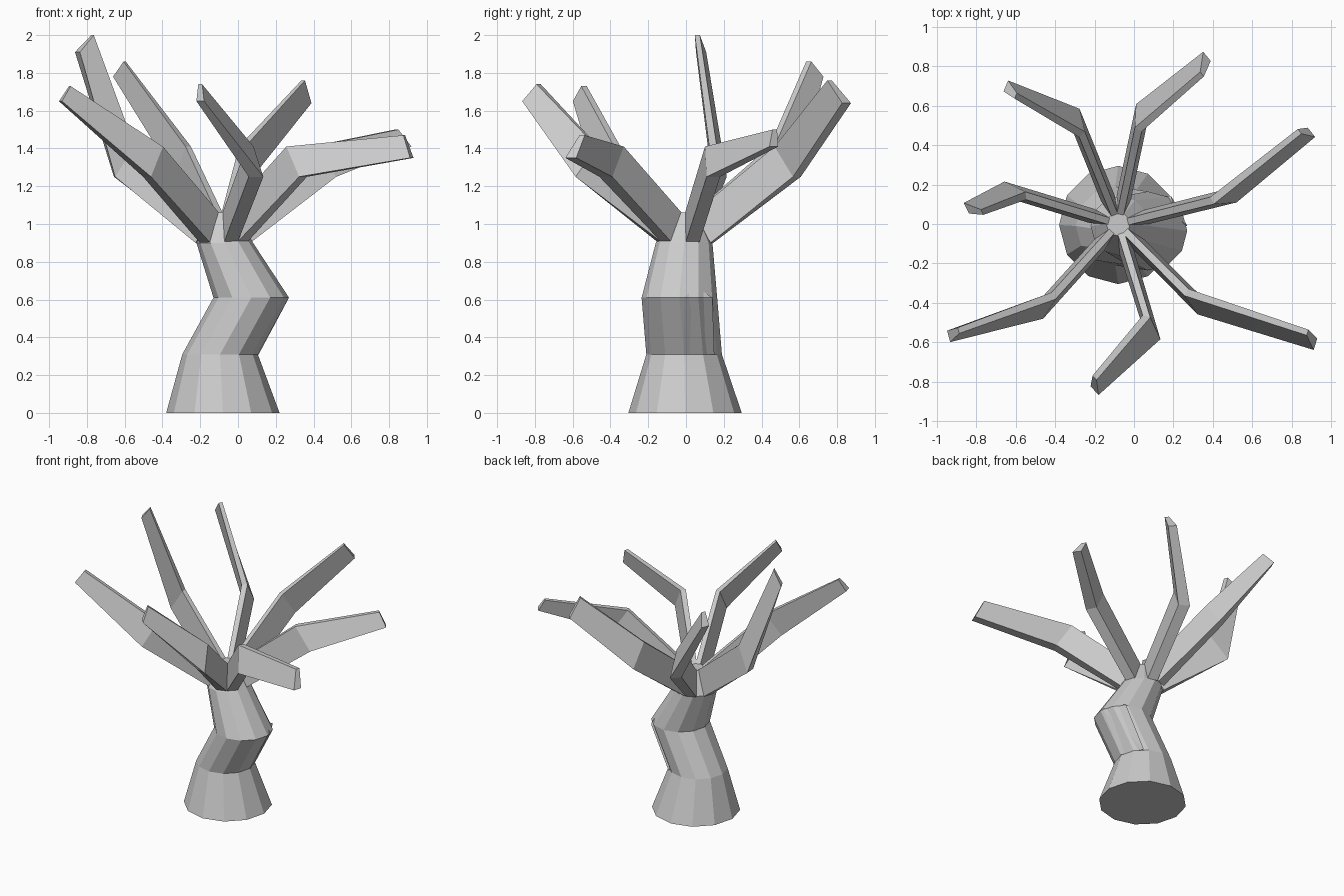
import bpy, bmesh
from math import sin, cos, pi, radians
from mathutils import Vector

if "Cube" in bpy.data.objects:
    bpy.data.objects.remove(bpy.data.objects["Cube"])

CX, CY = -0.08, -0.005


def make_object(name, bm):
    bmesh.ops.recalc_face_normals(bm, faces=bm.faces[:])
    mesh = bpy.data.meshes.new(name)
    bm.to_mesh(mesh)
    bm.free()
    obj = bpy.data.objects.new(name, mesh)
    bpy.context.collection.objects.link(obj)
    return obj


def loft(name, rings):
    bm = bmesh.new()
    loops = [[bm.verts.new(p) for p in ring] for ring in rings]
    n = len(loops[0])
    for a, b in zip(loops, loops[1:]):
        for i in range(n):
            j = (i + 1) % n
            bm.faces.new((a[i], a[j], b[j], b[i]))
    bm.faces.new(loops[0][::-1])
    bm.faces.new(loops[-1])
    return make_object(name, bm)


# Crooked trunk: x, y, z, radius of each ring
SIDES = 12
sections = [
    (CX, CY, 0.0, 0.30),
    (-0.095, -0.01, 0.31, 0.20),
    (0.07, -0.035, 0.61, 0.20),
    (-0.07, -0.01, 0.90, 0.15),
    (CX, 0.0, 1.06, 0.06),
]
loft("trunk", [[(x + r * cos(2 * pi * i / SIDES), y + r * sin(2 * pi * i / SIDES), z)
                for i in range(SIDES)] for x, y, z, r in sections])

# Small raised knot of bark on the back right of the trunk bend
bm = bmesh.new()
for p in [(0.11, -0.01, 0.31), (0.04, 0.15, 0.31), (0.27, -0.01, 0.61),
          (0.19, 0.14, 0.61), (0.20, 0.05, 0.67),
          (0.0, 0.0, 0.33), (0.08, 0.02, 0.60)]:
    bm.verts.new(p)
bmesh.ops.convex_hull(bm, input=bm.verts[:])
make_object("bark_knot", bm)


# Branches: blade-like four-sided limbs with one bend
def blade(upper, lower, direction, w_up, w_low):
    side = Vector((-direction.y, direction.x, 0)).normalized()
    u, l = Vector(upper), Vector(lower)
    return [l - side * w_low / 2, l + side * w_low / 2,
            u + side * w_up / 2, u - side * w_up / 2]


# azimuth, upper tip, lower tip
branches = [
    (14, (0.84, 0.47, 1.50), (0.90, 0.465, 1.41)),
    (78, (0.345, 0.76, 1.76), (0.37, 0.85, 1.64)),
    (112, (-0.60, 0.65, 1.86), (-0.65, 0.70, 1.78)),
    (163, (-0.77, 0.06, 2.00), (-0.85, 0.08, 1.91)),
    (228, (-0.89, -0.54, 1.73), (-0.94, -0.57, 1.65)),
    (287, (-0.20, -0.78, 1.74), (-0.20, -0.845, 1.65)),
    (315, (0.88, -0.55, 1.47), (0.92, -0.61, 1.35)),
]
for k, (az, tip_up, tip_low) in enumerate(branches, 1):
    d = Vector((cos(radians(az)), sin(radians(az)), 0))

    def at(r, z):
        return Vector((CX, 0, z)) + d * r

    joint_up, joint_low = at(0.49, 1.41), at(0.60, 1.25)
    out = Vector(tip_low) - joint_low
    bend = (d + Vector((out.x, out.y, 0)).normalized()).normalized()
    loft(f"branch_{k}", [
        blade(at(0.05, 1.06), at(0.14, 0.90), d, 0.035, 0.075),
        blade(joint_up, joint_low, bend, 0.04, 0.08),
        blade(tip_up, tip_low, out, 0.03, 0.06),
    ])
